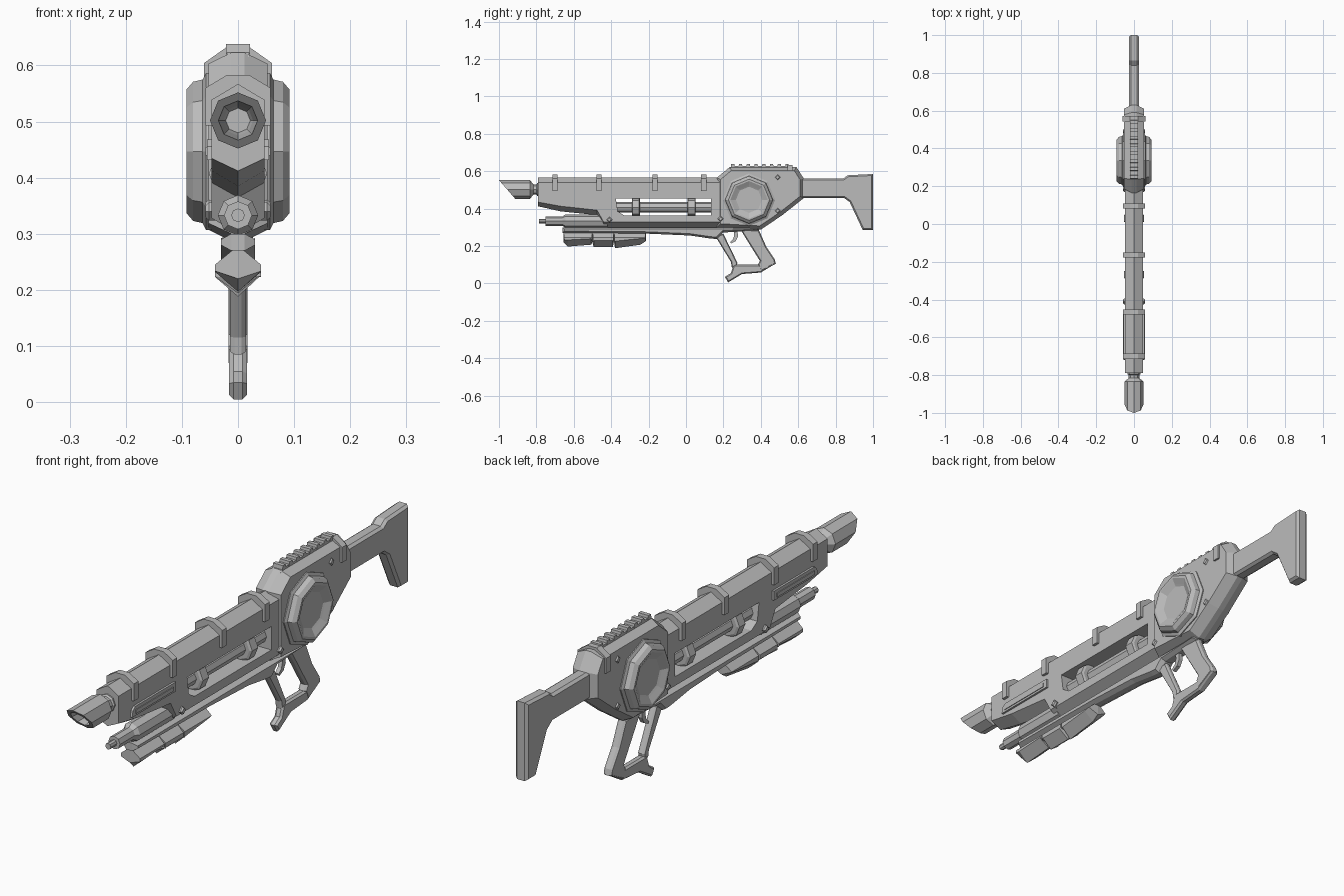
import bpy, bmesh, math
from mathutils import Vector

if "Cube" in bpy.data.objects:
    bpy.data.objects.remove(bpy.data.objects["Cube"])

grey = bpy.data.materials.new("light_grey")
grey.diffuse_color = (0.5, 0.5, 0.5, 1)
grey.use_nodes = True
grey.node_tree.nodes["Principled BSDF"].inputs["Base Color"].default_value = grey.diffuse_color


def finish(name, bm):
    bmesh.ops.remove_doubles(bm, verts=bm.verts, dist=1e-5)
    bmesh.ops.recalc_face_normals(bm, faces=bm.faces)
    me = bpy.data.meshes.new(name)
    bm.to_mesh(me)
    bm.free()
    me.materials.append(grey)
    ob = bpy.data.objects.new(name, me)
    bpy.context.collection.objects.link(ob)
    return ob


def inset(pts, d, iy):
    """Mitred inward offset of a (y, z) outline; iy scales the lengthwise part."""
    n = len(pts)
    area = sum(pts[i][0] * pts[(i + 1) % n][1] - pts[(i + 1) % n][0] * pts[i][1] for i in range(n))
    s = 1 if area > 0 else -1
    out = []
    for i in range(n):
        a, b, c = (Vector(pts[j % n]) for j in (i - 1, i, i + 1))
        e1, e2 = (b - a).normalized(), (c - b).normalized()
        n1, n2 = Vector((-e1.y, e1.x)) * s, Vector((-e2.y, e2.x)) * s
        m = (n1 + n2) / max(0.5, 1 + n1.dot(n2)) * d
        out.append((b.x + m.x * iy, b.y + m.y))
    return out


def slab(name, pts, w, c=0.0, d=0.0, iy=1.0):
    """Side outline, full size out to x=c, then chamfered by d out to x=w."""
    small = inset(pts, d, iy) if d else pts
    layers = [(-w, small), (-c, pts), (c, pts), (w, small)]
    if c == 0:
        layers.pop(1)
    if not d:
        layers = [(-w, pts), (w, pts)]
    bm = bmesh.new()
    rings = [[bm.verts.new((x, y, z)) for y, z in p] for x, p in layers]
    n = len(pts)
    for a, b in zip(rings, rings[1:]):
        for i in range(n):
            bm.faces.new((a[i], a[(i + 1) % n], b[(i + 1) % n], b[i]))
    bm.faces.new(rings[0])
    bm.faces.new(rings[-1])
    return finish(name, bm)


def lathe(name, axis, centre, prof, n=8, phase=0.0):
    """Spin (distance, radius) points about x or y through centre."""
    bm = bmesh.new()
    rings = []
    for t, r in prof:
        ring = []
        for i in range(n):
            a = phase + 2 * math.pi * i / n
            u, v = r * math.cos(a), r * math.sin(a)
            p = (t, u, v) if axis == 'x' else (u, t, v)
            ring.append(bm.verts.new(Vector(centre) + Vector(p)))
        rings.append(ring)
    for a, b in zip(rings, rings[1:]):
        for i in range(n):
            bm.faces.new((a[i], a[(i + 1) % n], b[(i + 1) % n], b[i]))
    bm.faces.new(rings[0])
    bm.faces.new(rings[-1])
    return finish(name, bm)


def band(name, y, length, sect):
    """Cross-section of (x, z) points, mirrored in x, run along y."""
    full = sect + [(-x, z) for x, z in reversed(sect) if x > 0]
    bm = bmesh.new()
    f = bm.faces.new([bm.verts.new((x, y - length / 2, z)) for x, z in full])
    g = bmesh.ops.extrude_face_region(bm, geom=[f])['geom']
    bmesh.ops.translate(bm, verts=[v for v in g if isinstance(v, bmesh.types.BMVert)], vec=(0, length, 0))
    return finish(name, bm)


# main body with ridged top and a window right through it
body = slab("body", [(-.79, .567), (.22, .567), (.22, .30), (-.44, .30), (-.475, .365),
                     (-.67, .385), (-.79, .412)], .047, 0, .028, 0)
window = slab("window_cutter", [(-.375, .453), (.135, .453), (.135, .363), (-.33, .363), (-.365, .385)], .2)
mod = body.modifiers.new("window", 'BOOLEAN')
mod.operation, mod.solver, mod.object = 'DIFFERENCE', 'EXACT', window
bpy.context.view_layer.objects.active = body
bpy.ops.object.modifier_apply(modifier="window")
bpy.data.objects.remove(window)

# receiver
slab("receiver", [(.165, .565), (.235, .623), (.59, .623), (.63, .56), (.63, .456),
                  (.515, .365), (.40, .287), (.165, .30)], .053, .012, .02)

# shoulder stock
slab("stock", [(.58, .56), (.84, .56), (.865, .578), (1, .585), (1, .285), (.945, .285),
               (.875, .435), (.845, .457), (.58, .457)], .027, .016, .008)

# straps over the body and receiver
for i, y in enumerate((-.70, -.465, -.165, .095)):
    band(f"strap_{i}", y, .027, [(.058, .493), (.058, .56), (.02, .583)])
band("rear_strap", .557, .027, [(.061, .545), (.061, .604), (.02, .633)])

# toothed top rail
slab("rail_base", [(.23, .615), (.245, .628), (.545, .628), (.55, .615)], .02)
for i in range(8):
    y = .25 + i * .0415
    slab(f"rail_tooth_{i}", [(y - .011, .62), (y - .008, .638), (y + .008, .638), (y + .011, .62)], .021)

# round side drums, bolts and raised side bars
for s, side in ((1, "right"), (-1, "left")):
    lathe(f"drum_{side}", 'x', (0, .337, .447),
          [(s * x, r) for x, r in ((.03, .14), (.057, .14), (.063, .128), (.08, .124), (.092, .11),
                                   (.092, .1), (.08, .078), (.076, .07))])
    for i, (y, z) in enumerate(((-.41, .34), (.185, .345), (.49, .567), (.49, .388))):
        lathe(f"bolt_{side}_{i}", 'x', (0, y, z), [(s * .03, .016), (s * .052, .016), (s * .058, .01)], 4)
    bar = slab(f"side_bar_{side}", [(-.72, .432), (-.715, .456), (-.70, .468), (-.455, .468), (-.455, .432)], .005)
    bar.location.x = s * .05
    lip = slab(f"side_bar_lip_{side}", [(-.70, .44), (-.70, .455), (-.47, .455), (-.47, .44)], .004)
    lip.location.x = s * .054

# inner rod with collars seen in the window
lathe("inner_rod", 'y', (0, 0, .407), [(-.40, .027), (.16, .027)])
for i, y in enumerate((-.268, .03)):
    lathe(f"collar_{i}", 'y', (0, y, .407), [(-.022, .043), (-.018, .052), (.018, .052), (.022, .043)])

# muzzle with slanted mouth
muzzle = lathe("muzzle", 'y', (0, 0, .502), [(-.77, .034), (-.795, .034), (-.80, .028), (-.815, .028), (-.835, .05),
                                             (-1, .05), (-1, .035), (-.88, .027), (-.86, .022)])
for v in muzzle.data.vertices:
    if v.co.y < -.95:
        v.co.y = -1 + (.552 - v.co.z) * .87

# slim lower barrel
lathe("lower_barrel", 'y', (0, 0, .333), [(-.787, .012), (-.75, .012), (-.75, .025), (-.66, .025),
                                          (-.645, .036), (-.42, .036)])

# under rail and keel-shaped forward grip
slab("under_rail", [(-.66, .30), (.39, .30), (.39, .283), (.20, .272), (.165, .237), (.13, .24),
                    (.02, .256), (-.21, .266), (-.66, .27)], .03, .012, .01)
for i, (y0, y1, low0, low1) in enumerate(((-.655, -.50, .197, .207), (-.50, -.385, .194, .194),
                                          (-.385, -.215, .188, .207))):
    t0 = y0 + (.022 if i == 0 else .006)
    t1 = y1 - (.028 if i == 2 else .006)
    slab(f"fore_grip_{i}", [(y0, .279), (y1, .279), (y1, .226), (t1, low1), (t0, low0), (y0, .22)],
         .041, 0, .034, 0.1)

# open-frame rear grip made of a handle, foot and front strut
slab("grip_handle", [(.29, .29), (.39, .285), (.43, .195), (.475, .128), (.48, .105), (.40, .062),
                     (.385, .10), (.395, .12), (.345, .20)], .017, .008, .006)
slab("grip_foot", [(.255, .10), (.40, .10), (.48, .107), (.40, .058), (.30, .05), (.225, .005),
                   (.208, .035), (.24, .055)], .016, .008, .006)
slab("grip_strut", [(.155, .255), (.20, .265), (.275, .11), (.27, .085), (.245, .085), (.24, .115)],
     .014, .006, .005)

# trigger
slab("trigger", [(.255, .29), (.275, .29), (.278, .25), (.265, .225), (.24, .213), (.236, .222),
                 (.252, .238), (.258, .258)], .008)
